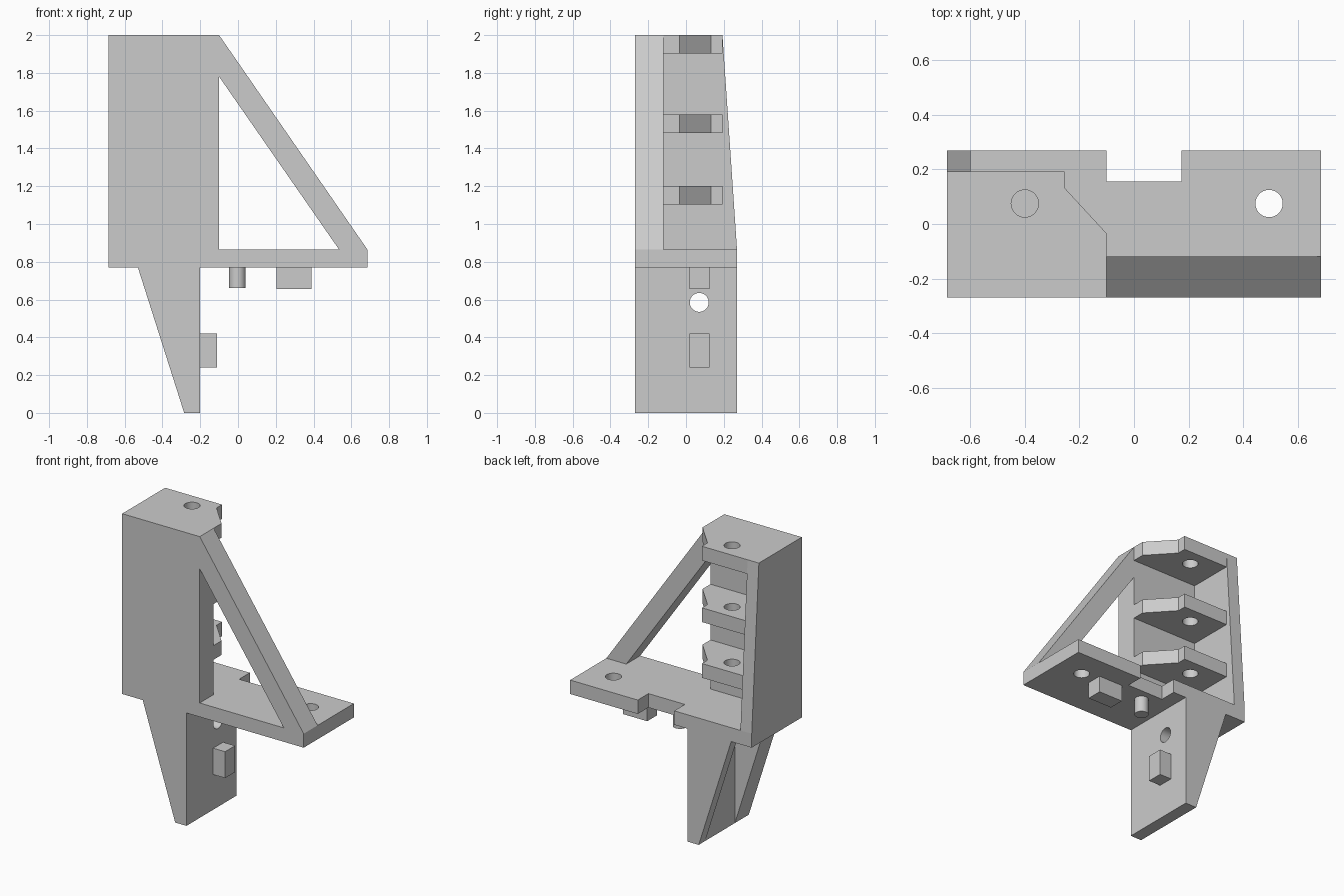
import bpy
import bmesh
from mathutils import Vector, Matrix

cube = bpy.data.objects.get("Cube")
if cube:
    bpy.data.objects.remove(cube, do_unlink=True)

grey = bpy.data.materials.new("plain_grey")
grey.use_nodes = True
colour = (0.6, 0.6, 0.6, 1)
grey.diffuse_color = colour
grey.node_tree.nodes["Principled BSDF"].inputs["Base Color"].default_value = colour


def finish(name, bm):
    bmesh.ops.recalc_face_normals(bm, faces=bm.faces)
    mesh = bpy.data.meshes.new(name)
    bm.to_mesh(mesh)
    bm.free()
    mesh.materials.append(grey)
    obj = bpy.data.objects.new(name, mesh)
    bpy.context.collection.objects.link(obj)
    return obj


def prism(name, profile, axis, low, high):
    """Extrude a flat profile along one axis; its points use the other two axes in order."""
    bm = bmesh.new()
    verts = []
    for point in profile:
        co = list(point)
        co.insert(axis, low)
        verts.append(bm.verts.new(co))
    face = bm.faces.new(verts)
    moved = bmesh.ops.extrude_face_region(bm, geom=[face])["geom"]
    step = Vector()
    step[axis] = high - low
    bmesh.ops.translate(bm, vec=step,
                        verts=[g for g in moved if isinstance(g, bmesh.types.BMVert)])
    return finish(name, bm)


def box(name, x, y, z):
    return prism(name, [(x[0], y[0]), (x[1], y[0]), (x[1], y[1]), (x[0], y[1])], 2, *z)


def cylinder(name, centre, radius, depth, axis="Z"):
    bm = bmesh.new()
    turn = Matrix.Rotation(1.570796, 4, "Y") if axis == "X" else Matrix()
    bmesh.ops.create_cone(bm, cap_ends=True, segments=40, radius1=radius, radius2=radius,
                          depth=depth, matrix=Matrix.Translation(centre) @ turn)
    return finish(name, bm)


def select_only(obj):
    bpy.ops.object.select_all(action="DESELECT")
    obj.select_set(True)
    bpy.context.view_layer.objects.active = obj


def smooth(obj):
    select_only(obj)
    bpy.ops.object.shade_smooth_by_angle(angle=0.6)


def drill(obj, centre, axis="Z"):
    cutter = cylinder("hole_cutter", centre, 0.05, 0.3, axis)
    cutter.hide_render = True
    mod = obj.modifiers.new("hole", "BOOLEAN")
    mod.operation = "DIFFERENCE"
    mod.solver = "EXACT"
    mod.object = cutter
    select_only(obj)
    bpy.ops.object.modifier_apply(modifier=mod.name)
    bpy.data.objects.remove(cutter, do_unlink=True)
    smooth(obj)


LEFT, RIGHT, FRONT, BACK = 0.685, -0.685, -0.27, 0.27
PANEL_BACK, UPRIGHT, WALL = -0.12, -0.1, -0.6
DECK_LOW, DECK_TOP, TOP = 0.77, 0.865, 2.0

# Horizontal deck with a notch in the back edge
deck = prism("deck", [(RIGHT, FRONT), (LEFT, FRONT), (LEFT, BACK), (0.175, BACK),
                      (0.175, 0.155), (UPRIGHT, 0.155), (UPRIGHT, BACK), (RIGHT, BACK)],
             2, DECK_LOW, DECK_TOP)
drill(deck, (0.495, 0.075, 0.82))

# Upright front panel together with its diagonal brace
prism("front_panel_and_brace",
      [(RIGHT, DECK_TOP), (UPRIGHT, DECK_TOP), (UPRIGHT, 1.78), (0.535, DECK_TOP),
       (LEFT, DECK_TOP), (UPRIGHT, TOP), (RIGHT, TOP)], 1, FRONT, PANEL_BACK)

# Side wall with a sloping back edge
prism("side_wall", [(PANEL_BACK, DECK_TOP), (BACK, DECK_TOP), (0.193, TOP), (PANEL_BACK, TOP)],
      0, RIGHT, WALL)

# Three drilled shelves with a chamfered corner
for i, top in enumerate((1.2, 1.58, TOP)):
    shelf = prism(f"shelf_{i + 1}",
                  [(WALL, PANEL_BACK), (UPRIGHT, PANEL_BACK), (UPRIGHT, -0.035),
                   (-0.255, 0.133), (-0.255, 0.193), (WALL, 0.193)], 2, top - 0.097, top)
    drill(shelf, (-0.4, 0.075, top - 0.05))

# Leg plate below the deck, stiffened by two tapered ribs
leg = box("leg_plate", (-0.285, -0.2), (FRONT, BACK), (0, DECK_LOW))
drill(leg, (-0.24, 0.07, 0.585), "X")
for name, y0, y1 in (("front_rib", FRONT, PANEL_BACK), ("back_rib", 0.2, BACK)):
    prism(name, [(-0.285, 0), (-0.285, DECK_LOW), (-0.53, DECK_LOW)], 1, y0, y1)

# Locating blocks and round peg
box("leg_block", (-0.2, -0.11), (0.018, 0.125), (0.24, 0.42))
box("deck_block", (0.205, 0.388), (0.018, 0.125), (0.657, DECK_LOW))
smooth(cylinder("deck_peg", (-0.003, 0.07, 0.715), 0.044, 0.11))
